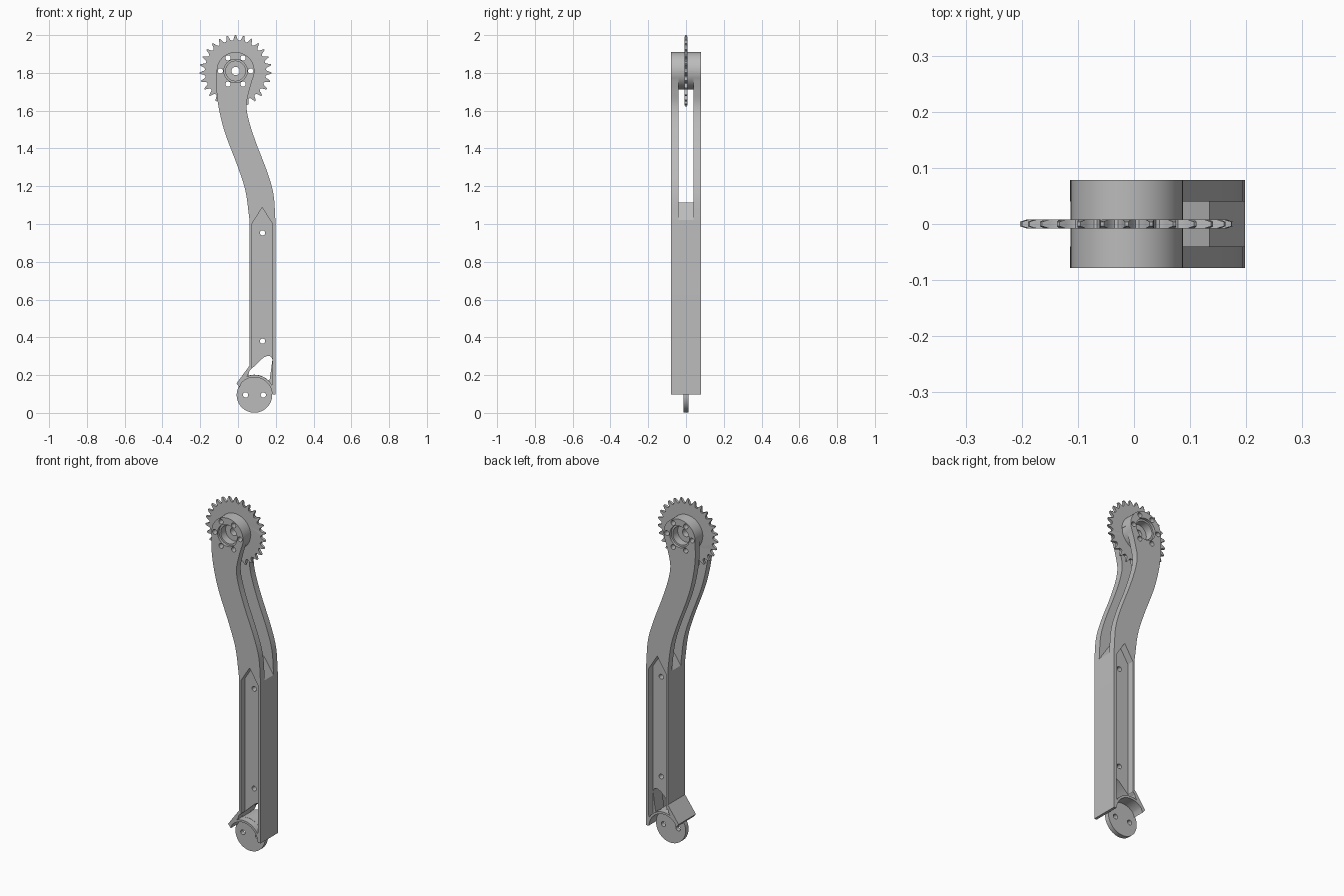
import bpy, bmesh, math
from mathutils import Vector

if "Cube" in bpy.data.objects:
    bpy.data.objects.remove(bpy.data.objects["Cube"])

HUB = Vector((-0.013, 1.81))      # sprocket axis (x, z)
WHEEL = Vector((0.087, 0.095))    # lower wheel axis (x, z)
HALF = 0.0785                     # half depth of the arm
SLOT = 0.04                       # half width of slot and web

grey = bpy.data.materials.new("plain_grey")
grey.use_nodes = True
grey.diffuse_color = (0.5, 0.5, 0.5, 1)
grey.node_tree.nodes["Principled BSDF"].inputs["Base Color"].default_value = (0.5, 0.5, 0.5, 1)


def arc(c, r, a0, a1, n=32):
    """Points on an arc, angles in degrees."""
    angles = [math.radians(a0 + (a1 - a0) * i / n) for i in range(n + 1)]
    return [(c[0] + r * math.cos(a), c[1] + r * math.sin(a)) for a in angles]


def spline(pts, n=6):
    """Catmull-Rom curve through the points."""
    p = [Vector(q) for q in pts]
    p = [2 * p[0] - p[1]] + p + [2 * p[-1] - p[-2]]
    out = []
    for a, b, c, d in zip(p, p[1:], p[2:], p[3:]):
        for i in range(n):
            t = i / n
            out.append(tuple(0.5 * (2 * b + (c - a) * t + (2 * a - 5 * b + 4 * c - d) * t ** 2
                                    + (3 * b - a - 3 * c + d) * t ** 3)))
    return out + [tuple(p[-2])]


def prism(name, pts, y0, y1):
    """Extrude an (x, z) outline from y0 to y1."""
    bm = bmesh.new()
    face = bm.faces.new([bm.verts.new((x, y0, z)) for x, z in pts])
    ext = bmesh.ops.extrude_face_region(bm, geom=[face])
    for v in ext["geom"]:
        if isinstance(v, bmesh.types.BMVert):
            v.co.y = y1
    bmesh.ops.recalc_face_normals(bm, faces=bm.faces)
    mesh = bpy.data.meshes.new(name)
    bm.to_mesh(mesh)
    bm.free()
    mesh.materials.append(grey)
    obj = bpy.data.objects.new(name, mesh)
    bpy.context.collection.objects.link(obj)
    return obj


def disc(name, c, r, y0, y1, n=48):
    return prism(name, arc(c, r, 0, 360, n)[:-1], y0, y1)


def cut(obj, cutters):
    """Subtract each cutter from the object."""
    bpy.context.view_layer.objects.active = obj
    for c in cutters:
        c.hide_render = True
        mod = obj.modifiers.new("cut", "BOOLEAN")
        mod.operation, mod.solver, mod.object = "DIFFERENCE", "EXACT", c
        bpy.ops.object.modifier_apply(modifier=mod.name)


# Arm outline: hub, S-bend, straight shank, flared foot and wheel arch
left_bend = spline([(-0.113, 1.80), (-0.113, 1.70), (-0.098, 1.595), (-0.066, 1.474),
                    (0, 1.30), (0.04, 1.172), (0.061, 1.02)])
right_bend = spline([(0.198, 1.02), (0.188, 1.156), (0.156, 1.272), (0.093, 1.437),
                     (0.056, 1.553), (0.045, 1.63), (0.058, 1.70), (0.076, 1.763)])
outline = (arc(HUB, 0.1, -24, 178, 40) + left_bend
           + [(0.061, 0.25), (-0.008, 0.156), (0.009, 0.135)]
           + arc(WHEEL, 0.0935, 138, 4, 28)
           + [(0.183, 0.098), (0.198, 0.098)] + right_bend)
arm = prism("arm", outline, -HALF, HALF)

# Slot between the two arm plates, with a peaked floor
slot = prism("slot_cutter", [(0.135, 1.115), (0.25, 0.943), (0.25, 1.81)]
             + arc(HUB, 0.098, 0, -180)
             + [(-0.3, 1.81), (-0.3, 0.99), (0.05, 0.99)], -SLOT, SLOT)

# Pointed pockets on both faces, leaving a web in the middle
pocket = ([(0.073, 1.0), (0.128, 1.087), (0.183, 1.0), (0.183, 0.16)]
          + arc(WHEEL, 0.106, 30, 112, 20) + [(0.073, 0.235)])
pockets = [prism("pocket_cutter", pocket, s * SLOT * 0.97, s * 0.1) for s in (-1, 1)]

# Window through the web above the wheel arch
window = prism("window_cutter", arc(WHEEL, 0.107, 42, 108, 16)
               + [(0.06, 0.222), (0.135, 0.293)]
               + arc((0.16, 0.28), 0.022, 110, 0, 8), -0.1, 0.1)

# Hub bores, bolt circle and pin holes
bores = [disc("bore_cutter", HUB, r, s * y, s * 0.1)
         for s in (-1, 1) for r, y in ((0.062, 0.064), (0.052, 0.02))]
bolts = [disc("bolt_cutter", p, 0.014, -0.1, 0.1, 16) for p in arc(HUB, 0.08, 0, 360, 6)[:-1]]
axle = disc("axle_cutter", HUB, 0.022, -0.1, 0.1, 24)
pins = [disc("pin_cutter", (0.13, z), 0.014, -0.1, 0.1, 16) for z in (0.38, 0.953)]
cut(arm, [slot, window, axle] + pockets + bores + bolts + pins)

# Sprocket: rounded valleys between narrow, thinned tips
TEETH = 27
step = 360 / TEETH
teeth = []
for i in range(TEETH):
    for frac, r in ((-0.07, 0.19), (0.07, 0.19), (0.18, 0.178), (0.28, 0.167),
                    (0.42, 0.162), (0.58, 0.162), (0.72, 0.167), (0.82, 0.178)):
        a = math.radians(90 + (i + frac) * step)
        teeth.append((HUB.x + r * math.cos(a), HUB.y + r * math.sin(a)))
sprocket = prism("sprocket", teeth, -0.008, 0.008)
for v in sprocket.data.vertices:
    if (Vector((v.co.x, v.co.z)) - HUB).length > 0.185:
        v.co.y *= 0.5
cut(sprocket, [axle] + bolts)

# Lower wheel with two holes
wheel = disc("lower_wheel", WHEEL, 0.094, -0.013, 0.013, 64)
wheel_holes = [disc("wheel_hole_cutter", (x, WHEEL.y), 0.014, -0.1, 0.1, 16) for x in (0.04, 0.134)]
cut(wheel, wheel_holes)

# Remove cutters and shade smooth with sharp edges kept
for o in [o for o in bpy.data.objects if "_cutter" in o.name]:
    bpy.data.objects.remove(o)
bpy.ops.object.select_all(action="DESELECT")
for o in (arm, sprocket, wheel):
    o.select_set(True)
bpy.context.view_layer.objects.active = arm
bpy.ops.object.shade_smooth_by_angle(angle=math.radians(30))
